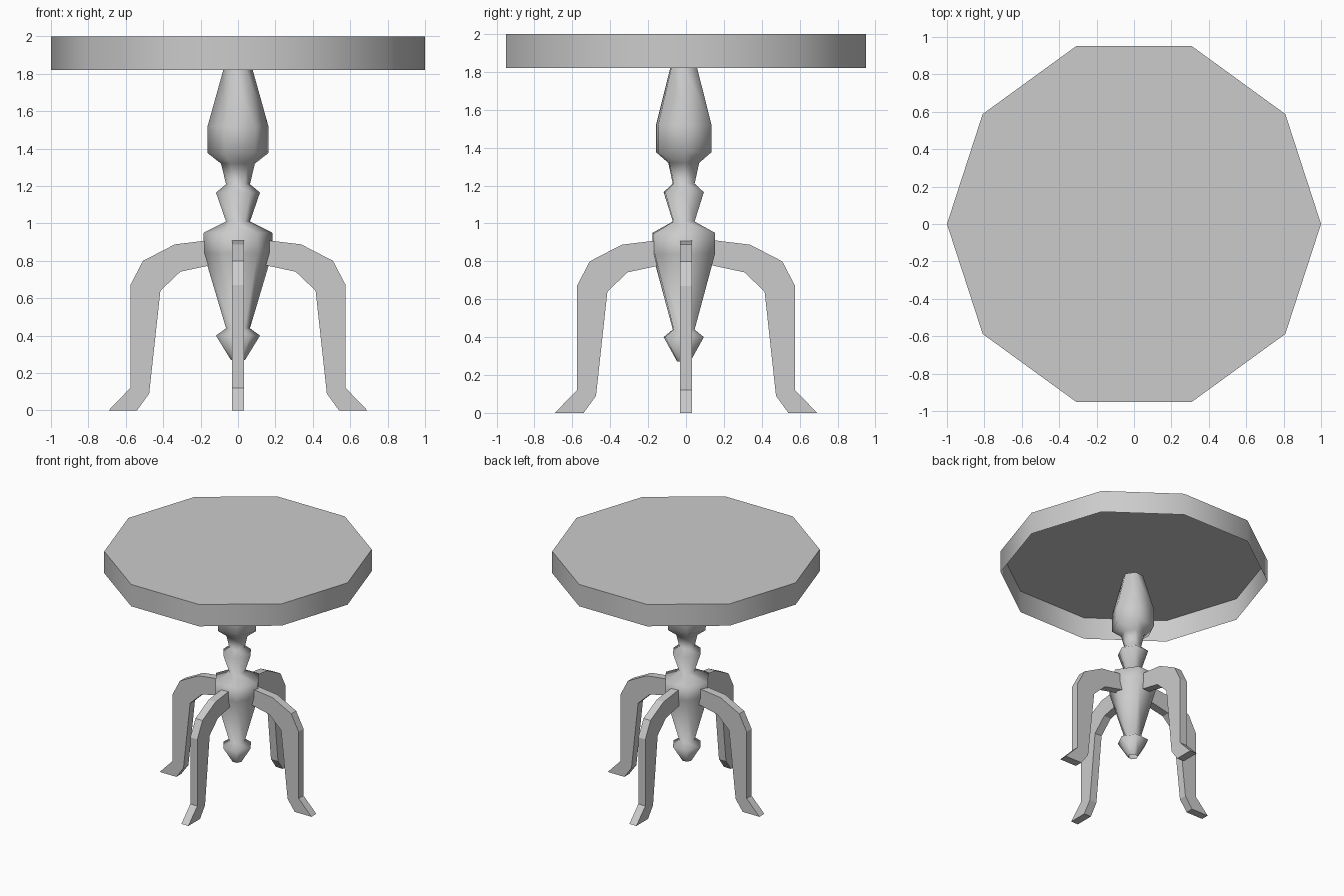
import bpy, bmesh, math
from mathutils import Matrix

cube = bpy.data.objects.get("Cube")
if cube:
    bpy.data.objects.remove(cube)

grey = bpy.data.materials.new("plain_grey")
grey.use_nodes = True
colour = (0.6, 0.6, 0.6, 1)
grey.diffuse_color = colour
grey.node_tree.nodes["Principled BSDF"].inputs["Base Color"].default_value = colour


def make_object(name, bm, smooth_angle=None):
    mesh = bpy.data.meshes.new(name)
    bm.to_mesh(mesh)
    bm.free()
    mesh.materials.append(grey)
    obj = bpy.data.objects.new(name, mesh)
    bpy.context.collection.objects.link(obj)
    if smooth_angle:
        bpy.ops.object.select_all(action='DESELECT')
        obj.select_set(True)
        bpy.context.view_layer.objects.active = obj
        bpy.ops.object.shade_smooth_by_angle(angle=math.radians(smooth_angle))
    return obj


def lathe(profile, sides, turn=0.0, squash=1.0, shift_y=0.0):
    """Open shell of rings stacked from the top down."""
    bm = bmesh.new()
    rings = []
    for r, z in profile:
        angles = [turn + 2 * math.pi * i / sides for i in range(sides)]
        rings.append([bm.verts.new((r * math.cos(a), r * squash * math.sin(a) + shift_y, z))
                      for a in angles])
    for upper, lower in zip(rings, rings[1:]):
        for i in range(sides):
            j = (i + 1) % sides
            bm.faces.new((upper[i], lower[i], lower[j], upper[j]))
    return bm, rings


# Ten-sided top: a flat board with a skirt, open underneath
bm, rings = lathe([(1, 2), (1, 1.82)], 10)
bm.faces.new(rings[0])
make_object("table_top", bm, 50)

# Six-sided turned column
column_profile = [
    (0.079, 1.82), (0.163, 1.52), (0.163, 1.376), (0.091, 1.32),
    (0.064, 1.21), (0.118, 1.165), (0.064, 1.01), (0.184, 0.95),
    (0.184, 0.84), (0.064, 0.44), (0.118, 0.40), (0.038, 0.27),
]
bm, rings = lathe(column_profile, 6, math.radians(4), shift_y=-0.012)
make_object("column", bm, 180)

# Four curved legs with splayed feet, cut from a flat plank outline
leg_outline = [
    (0.14, 0.912), (0.338, 0.888), (0.508, 0.80), (0.576, 0.67),
    (0.576, 0.12), (0.692, 0), (0.54, 0), (0.475, 0.09),
    (0.415, 0.64), (0.308, 0.742), (0.14, 0.778),
]
half_width = 0.032
for i, side in enumerate(("left", "back", "right", "front")):
    bm = bmesh.new()
    face = bm.faces.new([bm.verts.new((x, -half_width, z)) for x, z in leg_outline])
    extruded = bmesh.ops.extrude_face_region(bm, geom=[face])["geom"]
    moved = [v for v in extruded if isinstance(v, bmesh.types.BMVert)]
    bmesh.ops.translate(bm, verts=moved, vec=(0, 2 * half_width, 0))
    bmesh.ops.recalc_face_normals(bm, faces=bm.faces)
    bmesh.ops.rotate(bm, verts=bm.verts, matrix=Matrix.Rotation(i * math.pi / 2, 3, 'Z'))
    make_object(side + "_leg", bm)
